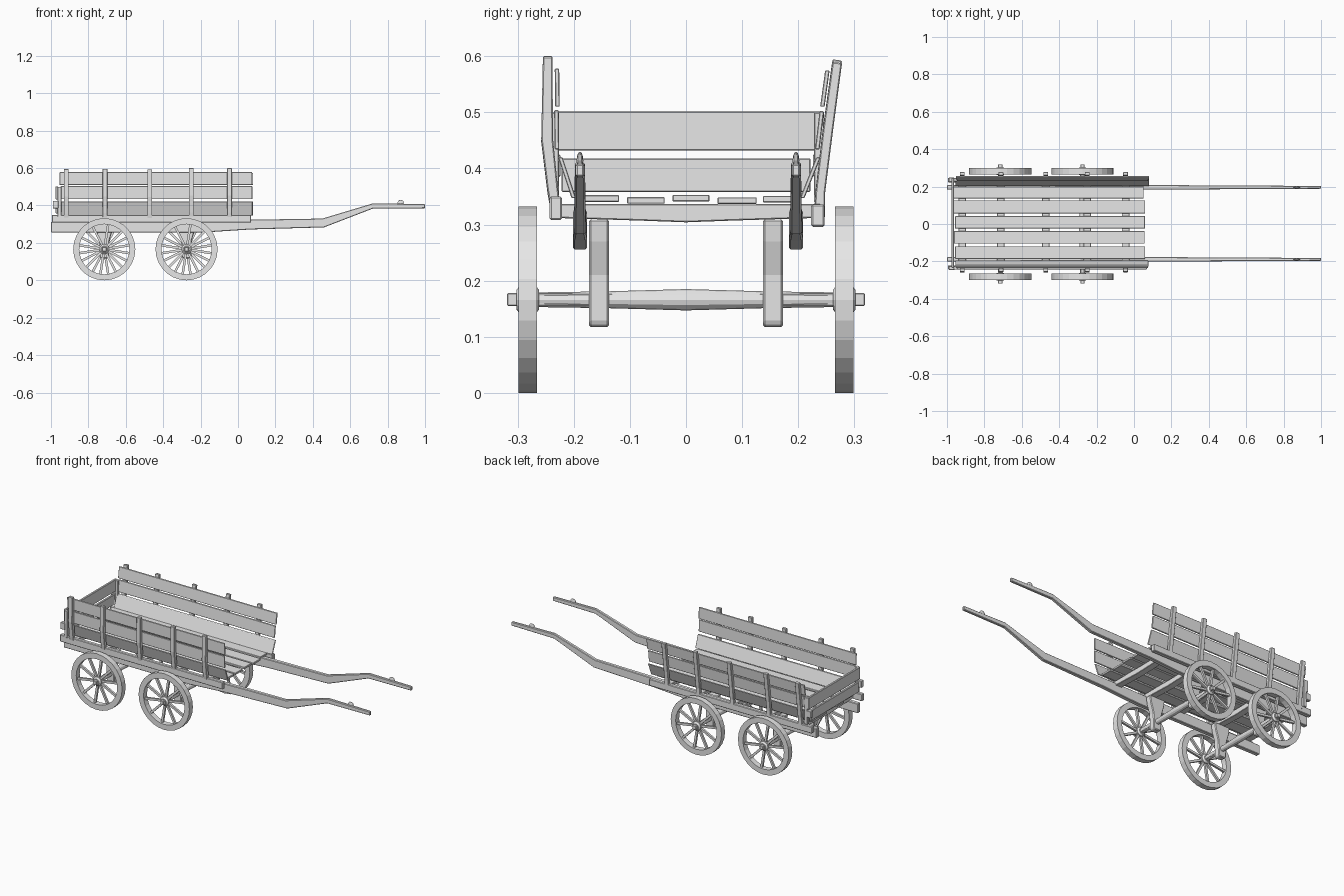
import bpy, bmesh, math, random
from mathutils import Matrix, Vector

if "Cube" in bpy.data.objects:
    bpy.data.objects.remove(bpy.data.objects["Cube"])

random.seed(4)
mat = bpy.data.materials.new("plain grey wood")
mat.diffuse_color = (0.8, 0.8, 0.8, 1)
mat.use_nodes = True
mat.node_tree.nodes["Principled BSDF"].inputs["Base Color"].default_value = mat.diffuse_color


def finish(name, bm, smooth=False, bevel=0):
    bmesh.ops.recalc_face_normals(bm, faces=bm.faces)
    me = bpy.data.meshes.new(name)
    bm.to_mesh(me)
    bm.free()
    me.materials.append(mat)
    ob = bpy.data.objects.new(name, me)
    bpy.context.collection.objects.link(ob)
    if smooth:
        me.shade_smooth()
    if bevel:
        m = ob.modifiers.new("worn_edges", 'BEVEL')
        m.width = bevel
        m.segments = 1
    return ob


def prism(name, pts, axis, a, b, bevel=0.002):
    """Extrude a 2D profile along x (pts are y,z) or along y (pts are x,z)."""
    bm = bmesh.new()
    ends = []
    for t in (a, b):
        ends.append([bm.verts.new((t, p, q) if axis == 'x' else (p, t, q)) for p, q in pts])
    n = len(pts)
    bm.faces.new(ends[0])
    bm.faces.new(ends[1][::-1])
    for i in range(n):
        j = (i + 1) % n
        bm.faces.new((ends[0][i], ends[0][j], ends[1][j], ends[1][i]))
    return finish(name, bm, bevel=bevel)


def box(name, x0, x1, y0, y1, z0, z1, bevel=0.002):
    return prism(name, [(y0, z0), (y1, z0), (y1, z1), (y0, z1)], 'x', x0, x1, bevel)


def lathe(bm, prof, seg, center, closed=False):
    """Turn a (radius, y) profile around the y axis."""
    rings = []
    for i in range(seg):
        a = 2 * math.pi * i / seg
        rings.append([bm.verts.new((center[0] + r * math.cos(a), center[1] + y,
                                    center[2] + r * math.sin(a))) for r, y in prof])
    m = len(prof)
    for i in range(seg):
        A, B = rings[i], rings[(i + 1) % seg]
        for k in range(m if closed else m - 1):
            l = (k + 1) % m
            bm.faces.new((A[k], A[l], B[l], B[k]))
    if not closed:
        bm.faces.new([r[0] for r in rings])
        bm.faces.new([r[-1] for r in rings])


def jit(s=0.006):
    return random.uniform(-s, s)


AXLES = (-0.715, -0.275)
WZ = 0.166

for ax, label in zip(AXLES, ("rear", "front")):
    # axle, thicker in the middle, with square-ended stubs
    bm = bmesh.new()
    lathe(bm, [(0.013, -0.27), (0.015, -0.14), (0.019, 0), (0.015, 0.14), (0.013, 0.27)],
          12, (ax, 0, WZ))
    finish(label + "_axle", bm)
    box(label + "_axle_stub", ax - 0.011, ax + 0.011, -0.319, 0.319, WZ - 0.011, WZ + 0.012)
    for s, side in ((-1, "near"), (1, "far")):
        c = Vector((ax, s * 0.282, WZ))
        # rim
        bm = bmesh.new()
        lathe(bm, [(0.166, -0.0165), (0.166, 0.0165), (0.134, 0.0165), (0.134, -0.0165)],
              28, c, True)
        finish(f"{label}_{side}_wheel_rim", bm)
        # hub
        bm = bmesh.new()
        lathe(bm, [(0.018, -0.02), (0.027, -0.012), (0.027, 0.012), (0.018, 0.02)], 12, c)
        finish(f"{label}_{side}_hub", bm)
        # spokes
        bm = bmesh.new()
        for i in range(10):
            rot = Matrix.Rotation(2 * math.pi * (i + 0.25 * s) / 10, 4, 'Y')
            bmesh.ops.create_cube(bm, size=1, matrix=Matrix.Translation(c) @ rot
                                  @ Matrix.Translation((0.08, 0, 0))
                                  @ Matrix.Diagonal((0.116, 0.012, 0.013, 1)))
        finish(f"{label}_{side}_spokes", bm)
        # tapered bracket from the bed down to the axle
        y = s * 0.155
        prism(f"{label}_{side}_bracket",
              [(ax - 0.05, 0.31), (ax + 0.05, 0.31), (ax + 0.045, 0.27), (ax + 0.027, 0.21),
               (ax + 0.025, 0.125), (ax + 0.017, 0.117), (ax - 0.017, 0.117),
               (ax - 0.025, 0.125), (ax - 0.027, 0.21), (ax - 0.045, 0.27)],
              'y', y - 0.018, y + 0.018, 0.004)

# long shafts running under the bed and forward to the handles
SHAFT = [(-1, 0.256), (-0.18, 0.256), (0.07, 0.272), (0.46, 0.283), (0.72, 0.383), (1.0, 0.385),
         (1.0, 0.408), (0.72, 0.411), (0.45, 0.33), (0.07, 0.324), (-1, 0.312)]
for y, side in ((-0.189, "near"), (0.196, "far")):
    ob = prism(side + "_shaft", SHAFT, 'y', y - 0.0125, y + 0.0125, 0.003)
    for v in ob.data.vertices:          # slimmer towards the handle
        if v.co.x > 0.1:
            v.co.y = y + (v.co.y - y) * (1 - 0.4 * v.co.x)
    bm = bmesh.new()
    bmesh.ops.create_uvsphere(bm, u_segments=10, v_segments=6, radius=1,
                              matrix=Matrix.Translation((0.87, y, 0.414))
                              @ Matrix.Diagonal((0.018, 0.006, 0.016, 1)))
    finish(side + "_harness_peg", bm)

# outer rails carrying the stakes
box("near_rail", -0.995, 0.07, -0.243, -0.221, 0.308, 0.35, 0.003)
box("far_rail", -0.995, 0.07, 0.223, 0.247, 0.296, 0.336, 0.003)

# cross beams and stakes
STAKES = (-0.918, -0.712, -0.472, -0.25, -0.045)
NEAR = [(-0.239, 0.315), (-0.247, 0.36), (-0.258, 0.45), (-0.255, 0.597),
        (-0.238, 0.597), (-0.237, 0.45), (-0.228, 0.36), (-0.222, 0.315)]
FAR = [(0.247, 0.3), (0.248, 0.36), (0.262, 0.47), (0.278, 0.59),
       (0.261, 0.592), (0.244, 0.47), (0.231, 0.36), (0.227, 0.3)]
for i, x in enumerate(STAKES):
    prism(f"cross_beam_{i}", [(-0.24, 0.312), (-0.08, 0.307), (0, 0.304), (0.08, 0.307),
                              (0.24, 0.312), (0.24, 0.337), (-0.24, 0.337)],
          'x', x - 0.02, x + 0.02)
    for prof, side in ((NEAR, "near"), (FAR, "far")):
        k = jit(0.004)
        prism(f"{side}_stake_{i}", [(p, q + k) for p, q in prof], 'x', x - 0.013, x + 0.013)

# floor boards
for i, (a, b) in enumerate(((0.137, 0.2), (0.056, 0.126), (-0.024, 0.042),
                            (-0.105, -0.038), (-0.187, -0.119))):
    k = jit(0.003)
    box(f"floor_board_{i}", -0.96 + jit(), 0.055 + jit(), a, b, 0.339 + k, 0.351 + k, 0.0015)

# side boards, the lowest one leaning outwards
BOARDS = {"near": [(-0.2, 0.347, -0.224, 0.42), (-0.23, 0.434, -0.231, 0.504),
                   (-0.229, 0.51, -0.23, 0.578)],
          "far": [(0.207, 0.347, 0.236, 0.42), (0.234, 0.434, 0.242, 0.502),
                  (0.243, 0.51, 0.252, 0.575)]}
for side, rows in BOARDS.items():
    for i, (y0, z0, y1, z1) in enumerate(rows):
        d = 0.004
        prism(f"{side}_side_board_{i}",
              [(y0 - d, z0), (y0 + d, z0), (y1 + d, z1), (y1 - d, z1)],
              'x', -0.95 + jit(), 0.076 + jit(), 0.0015)

# tail boards with corner blocks
box("tail_board_upper", -0.975, -0.962, -0.235, 0.245, 0.432, 0.502)
box("tail_board_lower", -0.975, -0.962, -0.222, 0.222, 0.358, 0.418)
for y, side in ((-0.235, "near"), (0.237, "far")):
    box(side + "_tail_post", -0.965, -0.945, y - 0.009, y + 0.009, 0.34, 0.5)
    box(side + "_tail_block", -0.99, -0.96, y - 0.011, y + 0.011, 0.385, 0.425)
